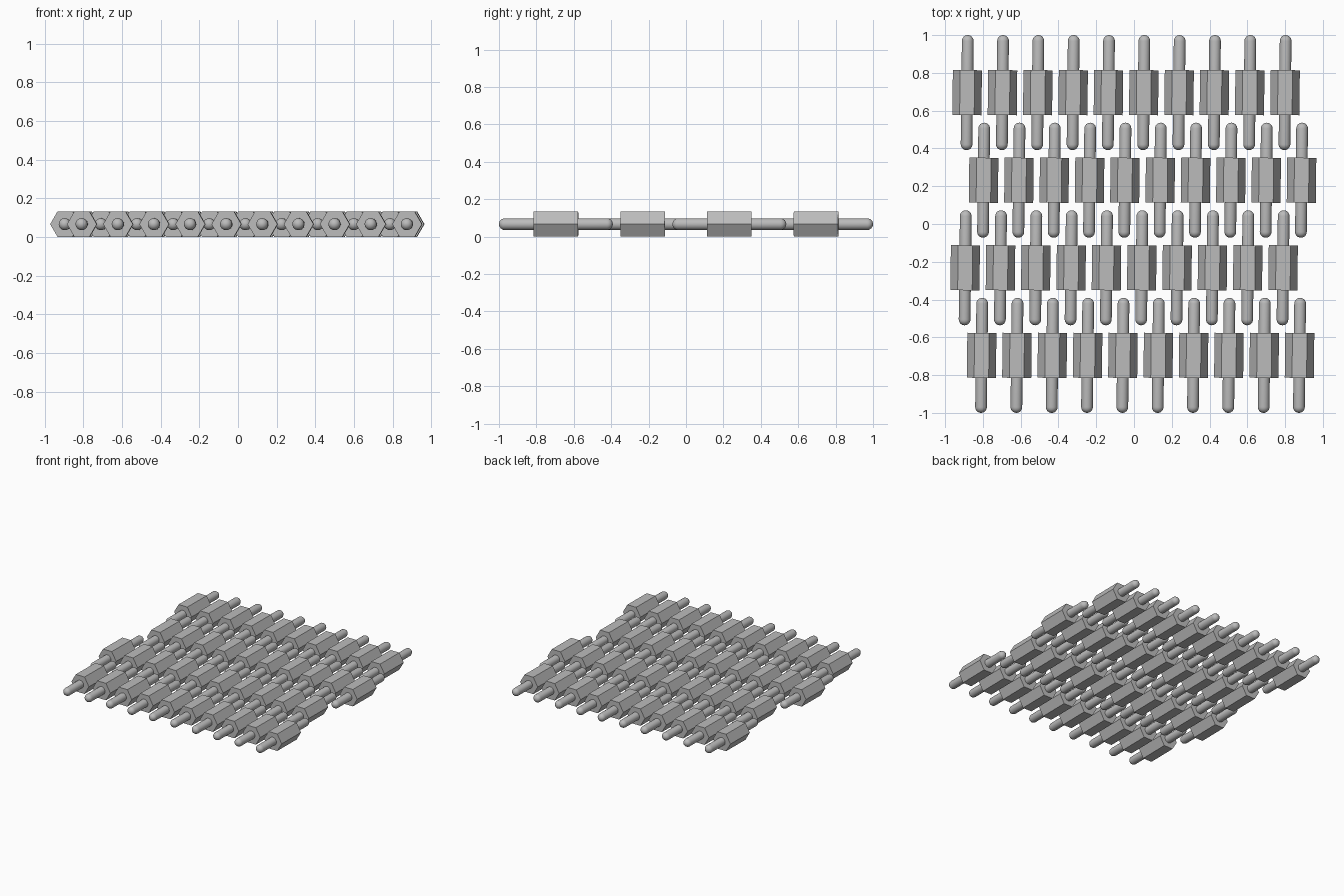
import bpy, bmesh, math
from mathutils import Matrix, Vector

cube = bpy.data.objects.get("Cube")
if cube:
    bpy.data.objects.remove(cube, do_unlink=True)

HEX_RADIUS = 0.077
HEX_LENGTH = 0.238
ROD_RADIUS = 0.031
ROD_LENGTH = 0.609
COLUMNS, COLUMN_STEP = 10, 0.187
ROWS, ROW_STEP = 4, 0.4637
SLANT = 0.0113  # slight lean of the pins along the rows
CENTRE_Z = HEX_RADIUS * math.cos(math.pi / 6)

grey = bpy.data.materials.new("metal grey")
grey.use_nodes = True
grey.diffuse_color = (0.5, 0.5, 0.5, 1)
grey.node_tree.nodes["Principled BSDF"].inputs["Base Color"].default_value = (0.5, 0.5, 0.5, 1)


def finish(bm, name, smooth):
    """Lay the z-axis shape along y and turn it into a mesh."""
    bmesh.ops.recalc_face_normals(bm, faces=bm.faces)
    turn = Matrix.Rotation(-SLANT, 4, 'Z') @ Matrix.Rotation(math.pi / 2, 4, 'X')
    bmesh.ops.transform(bm, matrix=turn, verts=bm.verts)
    for face in bm.faces:
        face.smooth = smooth
    mesh = bpy.data.meshes.new(name)
    bm.to_mesh(mesh)
    bm.free()
    mesh.materials.append(grey)
    return mesh


def hex_mesh():
    bm = bmesh.new()
    bmesh.ops.create_cone(bm, cap_ends=True, segments=6, radius1=HEX_RADIUS,
                          radius2=HEX_RADIUS, depth=HEX_LENGTH)
    # Put corners on the x axis so a flat side faces up
    corner = max(bm.verts, key=lambda v: v.co.x).co
    bmesh.ops.rotate(bm, verts=bm.verts,
                     matrix=Matrix.Rotation(-math.atan2(corner.y, corner.x), 3, 'Z'))
    return finish(bm, "hex_body", False)


def rod_mesh():
    """Round-ended rod: a half outline spun about its axis."""
    bm = bmesh.new()
    straight = ROD_LENGTH / 2 - ROD_RADIUS
    outline = []
    for end in (-1, 1):
        for i in range(7):
            a = math.pi / 12 * (i if end > 0 else 6 - i)
            outline.append(Vector((ROD_RADIUS * math.cos(a), 0,
                                   end * (straight + ROD_RADIUS * math.sin(a)))))
    verts = [bm.verts.new(p) for p in outline]
    edges = [bm.edges.new(pair) for pair in zip(verts, verts[1:])]
    bmesh.ops.spin(bm, geom=verts + edges, axis=(0, 0, 1), cent=(0, 0, 0),
                   angle=math.tau, steps=24)
    bmesh.ops.remove_doubles(bm, verts=bm.verts, dist=0.0005)
    return finish(bm, "rod", True)


# Staggered rows of hexagonal bodies, each with a rod through it
parts = {"hex_body": hex_mesh(), "rod": rod_mesh()}
for row in range(ROWS):
    y = (row - (ROWS - 1) / 2) * ROW_STEP
    shift = -0.0035 + (0.0462 if row % 2 == 0 else -0.0462) + SLANT * y
    for column in range(COLUMNS):
        x = (column - (COLUMNS - 1) / 2) * COLUMN_STEP + shift
        for name, mesh in parts.items():
            part = bpy.data.objects.new(f"{name}_{row + 1}_{column + 1}", mesh)
            part.location = (x, y, CENTRE_Z)
            bpy.context.collection.objects.link(part)
